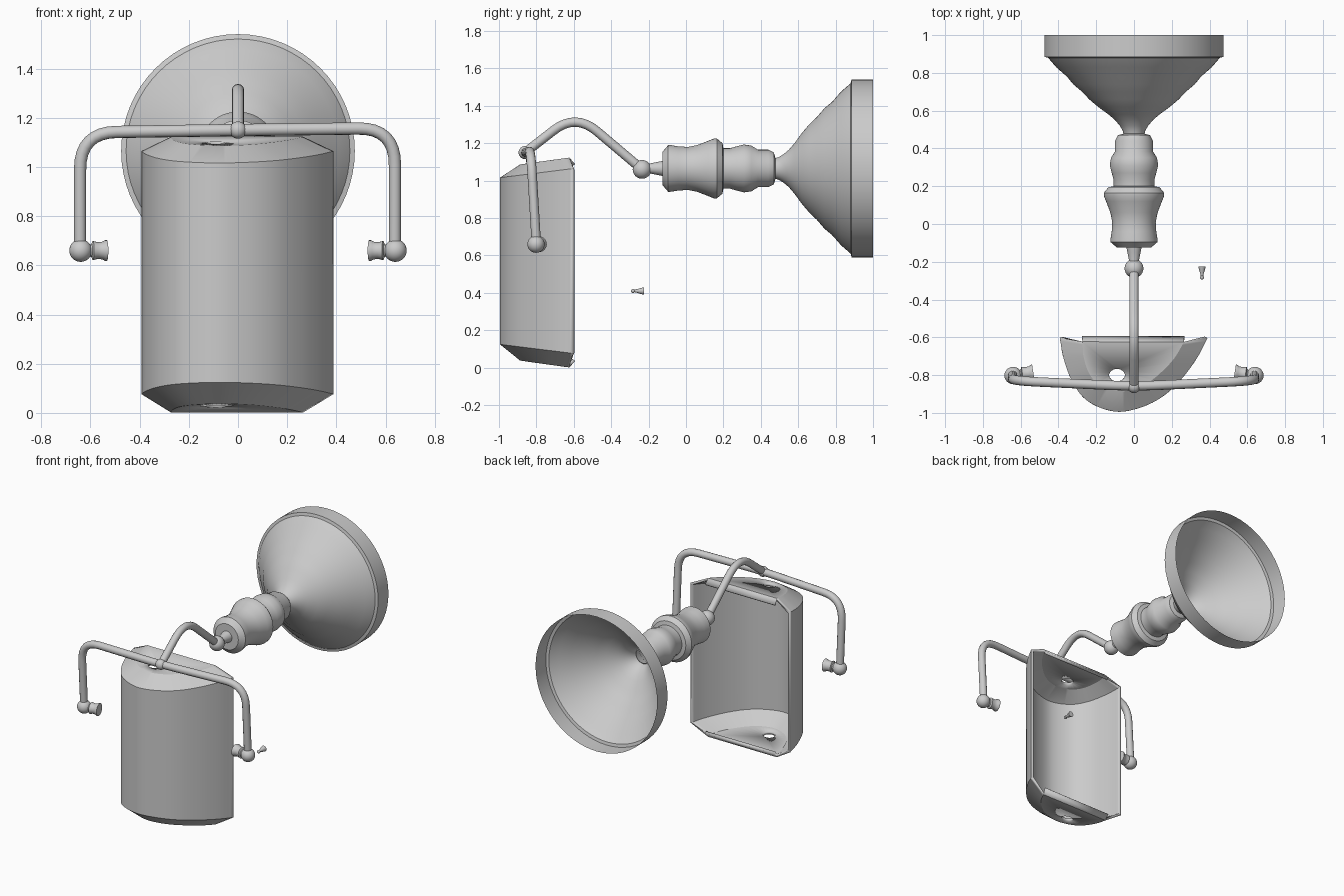
import bpy, bmesh, math
from mathutils import Vector

if "Cube" in bpy.data.objects:
    bpy.data.objects.remove(bpy.data.objects["Cube"])


def finish(name, bm, angle=35):
    me = bpy.data.meshes.new(name)
    bm.to_mesh(me)
    bm.free()
    ob = bpy.data.objects.new(name, me)
    bpy.context.collection.objects.link(ob)
    bpy.ops.object.select_all(action='DESELECT')
    ob.select_set(True)
    bpy.context.view_layer.objects.active = ob
    bpy.ops.object.shade_smooth_by_angle(angle=math.radians(angle))
    return ob


def lathe(name, profile, origin, axis, n=48):
    """Spin (distance along axis, radius) pairs around an axis."""
    q = Vector(axis).to_track_quat('Z', 'Y')
    bm = bmesh.new()
    rings = []
    for t, r in profile:
        rings.append([bm.verts.new(Vector(origin) + q @ Vector((
            r * math.cos(2 * math.pi * i / n), r * math.sin(2 * math.pi * i / n), t)))
            for i in range(n)])
    for a, b in zip(rings, rings[1:]):
        for i in range(n):
            j = (i + 1) % n
            bm.faces.new((a[i], a[j], b[j], b[i]))
    bmesh.ops.remove_doubles(bm, verts=bm.verts, dist=1e-5)
    return finish(name, bm)


def ball(name, centre, r):
    bm = bmesh.new()
    bmesh.ops.create_uvsphere(bm, u_segments=24, v_segments=16, radius=r)
    bmesh.ops.translate(bm, verts=bm.verts, vec=Vector(centre))
    return finish(name, bm)


def tube(name, pts, radius, fillet):
    """Round tube along a polyline with filleted corners."""
    pts = [Vector(p) for p in pts]
    path = [pts[0]]
    for p, c, n in zip(pts, pts[1:], pts[2:]):
        a = c + (p - c).normalized() * min(fillet, (p - c).length * .45)
        b = c + (n - c).normalized() * min(fillet, (n - c).length * .45)
        for k in range(9):
            t = k / 8
            path.append(a * (1 - t) ** 2 + c * 2 * t * (1 - t) + b * t * t)
    path.append(pts[-1])
    cu = bpy.data.curves.new(name, 'CURVE')
    cu.dimensions = '3D'
    cu.bevel_depth = radius
    cu.bevel_resolution = 4
    cu.use_fill_caps = True
    sp = cu.splines.new('POLY')
    sp.points.add(len(path) - 1)
    for s, p in zip(sp.points, path):
        s.co = (*p, 1)
    ob = bpy.data.objects.new(name, cu)
    bpy.context.collection.objects.link(ob)
    bpy.ops.object.select_all(action='DESELECT')
    ob.select_set(True)
    bpy.context.view_layer.objects.active = ob
    bpy.ops.object.convert(target='MESH')
    bpy.ops.object.shade_smooth_by_angle(angle=math.radians(40))


def spline(pts, steps=6):
    """Smooth curve through 2D points."""
    P = [Vector(p) for p in pts]
    P = [2 * P[0] - P[1]] + P + [2 * P[-1] - P[-2]]
    out = []
    for a, b, c, d in zip(P, P[1:], P[2:], P[3:]):
        for k in range(steps):
            t = k / steps
            out.append(.5 * (2 * b + (c - a) * t + (2 * a - 5 * b + 4 * c - d) * t * t
                             + (3 * b - a - 3 * c + d) * t ** 3))
    return out + [P[-2]]


# wall canopy (hollow) and turned stem
Z = 1.065
lathe("wall_canopy", [(1, .475), (.885, .475), (.88, .455), (.83, .412), (.78, .355), (.74, .322),
                      (.70, .275), (.66, .237), (.62, .19), (.58, .135), (.55, .10),
                      (.52, .075), (.495, .06), (.475, .055)], (0, 0, Z), (0, 1, 0), 64)
lathe("turned_stem", [(.48, .05), (.47, .085), (.44, .10), (.385, .10), (.35, .122), (.31, .128),
                      (.27, .118), (.235, .108), (.20, .108), (.195, .135), (.165, .16),
                      (.15, .16), (.12, .148), (.06, .125), (.01, .115), (-.04, .118),
                      (-.085, .125), (-.095, .125), (-.125, .09), (-.125, .04), (-.15, .035),
                      (-.20, .025), (-.24, .025)], (0, 0, Z), (0, 1, 0))

# bent arm with its joints
ball("stem_joint", (0, -.235, 1.06), .05)
tube("arm", [(0, -.235, 1.06), (0, -.59, 1.36), (0, -.86, 1.15)], .025, .15)
ball("arm_joint", (0, -.86, 1.15), .035)

# yoke bar with end balls and inward knobs
tube("yoke", [(-.642, -.80, .66), (-.642, -.83, 1.14), (0, -.86, 1.15),
              (.638, -.83, 1.158), (.638, -.80, .66)], .025, .15)
for side, s in (("left", -1), ("right", 1)):
    c = (s * .64, -.802, .66)
    ball(side + "_yoke_ball", c, .046)
    lathe(side + "_knob", [(.03, .02), (.045, .027), (.05, .039), (.07, .034), (.09, .036),
                           (.1, .042), (.108, .042), (.108, 0)], c, (-s, .15, 0), 24)

# shade: asymmetric curved wall, chamfers and pierced sloping caps
wall = spline([(-.385, -.60), (-.365, -.71), (-.315, -.84), (-.235, -.935), (-.10, -.985),
               (.03, -.965), (.15, -.905), (.25, -.81), (.33, -.70), (.382, -.60)])
cap = spline([(-.27, -.625), (-.265, -.70), (-.235, -.79), (-.18, -.85), (-.09, -.882),
              (-.01, -.874), (.07, -.84), (.145, -.78), (.21, -.71), (.262, -.625)])


def rim_z(y, top):
    h = .445 + (y + 1) * .125
    return .565 + h if top else .56 - h + .015


def cap_z(y, top):
    h = .520 + (y + .89) * .14
    return .562 + h - .005 if top else .562 - h + .005


bm = bmesh.new()
walls = {}
for top in (False, True):
    rim = [bm.verts.new((p.x, p.y, rim_z(p.y, top))) for p in wall]
    edge = [bm.verts.new((p.x, p.y, cap_z(p.y, top))) for p in cap]
    walls[top] = rim
    for i in range(len(rim) - 1):
        bm.faces.new((rim[i], rim[i + 1], edge[i + 1], edge[i]))
    # rear lip
    lz = cap_z(-.60, top) + (-.035 if top else .035)
    lip = [bm.verts.new((x, -.60, lz)) for x in (-.275, .267)]
    bm.faces.new((edge[0], edge[-1], lip[1], lip[0]))
    # cap with round hole
    hole = [bm.verts.new((-.09 + .042 * math.cos(a), y, cap_z(y, top)))
            for a in (k * math.pi / 12 for k in range(24))
            for y in (-.80 + .034 * math.sin(a),)]
    loop = []
    for ring in (edge, hole):
        for a, b in zip(ring, ring[1:] + ring[:1]):
            loop.append(bm.edges.get((a, b)) or bm.edges.new((a, b)))
    bmesh.ops.triangle_fill(bm, edges=loop, use_beauty=True, normal=(0, 0, 1))
lo, hi = walls[False], walls[True]
for i in range(len(lo) - 1):
    bm.faces.new((lo[i], lo[i + 1], hi[i + 1], hi[i]))
bmesh.ops.recalc_face_normals(bm, faces=bm.faces)
shade = finish("shade", bm, 25)
m = shade.modifiers.new("thickness", 'SOLIDIFY')
m.thickness = .018
m.offset = 0
bpy.ops.object.modifier_move_to_index(modifier=m.name, index=0)

# small loose screw behind the shade
lathe("screw", [(0, 0), (0, .02), (-.02, .015), (-.045, .007), (-.06, .006)],
      (.36, -.225, .41), (0, 1, 0), 16)
ball("screw_tip", (.36, -.283, .41), .011)
